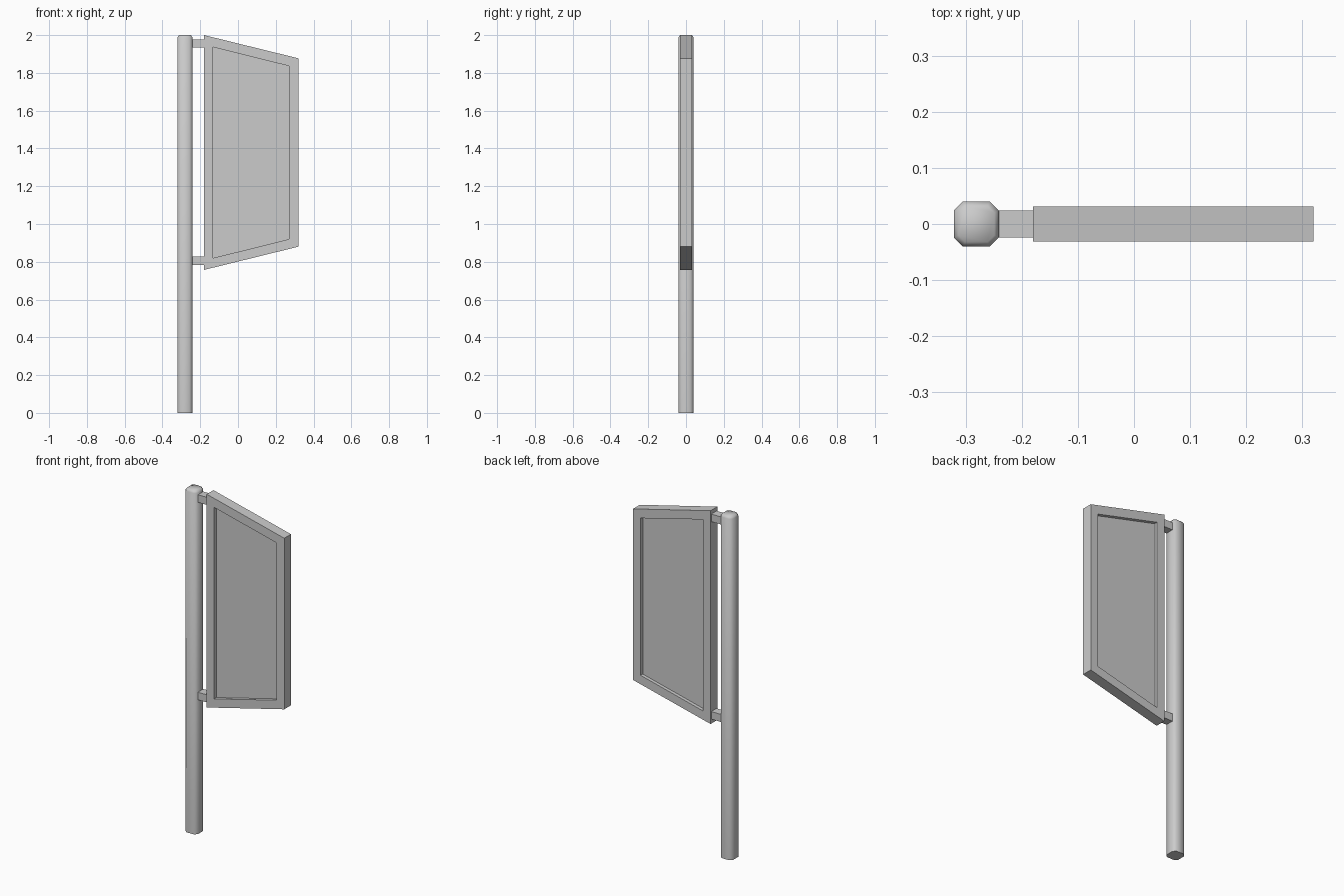
import bpy, bmesh, math

if "Cube" in bpy.data.objects:
    bpy.data.objects.remove(bpy.data.objects["Cube"])


def new_object(name, bm):
    bmesh.ops.recalc_face_normals(bm, faces=bm.faces[:])
    mesh = bpy.data.meshes.new(name)
    bm.to_mesh(mesh)
    bm.free()
    ob = bpy.data.objects.new(name, mesh)
    bpy.context.collection.objects.link(ob)
    return ob


def loop(bm, pts):
    return [bm.verts.new(p) for p in pts]


def bridge(bm, a, b):
    n = len(a)
    return [bm.faces.new((a[i], a[(i + 1) % n], b[(i + 1) % n], b[i])) for i in range(n)]


# Post: square section with cut corners, narrowed slightly at the top rim
def post_section(half, flat, z, cx=-0.281):
    corners = [(half, -flat), (half, flat), (flat, half), (-flat, half),
               (-half, flat), (-half, -flat), (-flat, -half), (flat, -half)]
    return [(cx + x, y, z) for x, y in corners]


bm = bmesh.new()
rings = [loop(bm, post_section(0.04, 0.024, 0.0)),
         loop(bm, post_section(0.04, 0.024, 1.988)),
         loop(bm, post_section(0.032, 0.02, 2.0))]
for a, b in zip(rings, rings[1:]):
    bridge(bm, a, b)
bm.faces.new(rings[0])
bm.faces.new(rings[-1])
post = new_object("post", bm)
bpy.context.view_layer.objects.active = post
post.select_set(True)
bpy.ops.object.shade_smooth_by_angle(angle=math.radians(60))

# Sign panel: tapered frame with a recessed board on both faces
outer = [(-0.18, 0.757), (0.32, 0.88), (0.32, 1.877), (-0.18, 2.0)]
inner = [(-0.132, 0.82), (0.271, 0.92), (0.271, 1.836), (-0.132, 1.936)]
HALF, BOARD = 0.031, 0.011
bm = bmesh.new()
rims = []
for s in (-1, 1):
    rim = loop(bm, [(x, s * HALF, z) for x, z in outer])
    lip = loop(bm, [(x, s * HALF, z) for x, z in inner])
    bed = loop(bm, [(x, s * BOARD, z) for x, z in inner])
    bridge(bm, rim, lip)
    bridge(bm, lip, bed)
    bm.faces.new(bed)
    rims.append(rim)
bridge(bm, *rims)
new_object("sign_panel", bm)

# Brackets joining post and panel
for name, z in (("upper_bracket", 1.956), ("lower_bracket", 0.805)):
    bm = bmesh.new()
    bmesh.ops.create_cube(bm, size=1)
    for v in bm.verts:
        v.co = (-0.211 + v.co.x * 0.062, v.co.y * 0.049, z + v.co.z * 0.044)
    new_object(name, bm)
